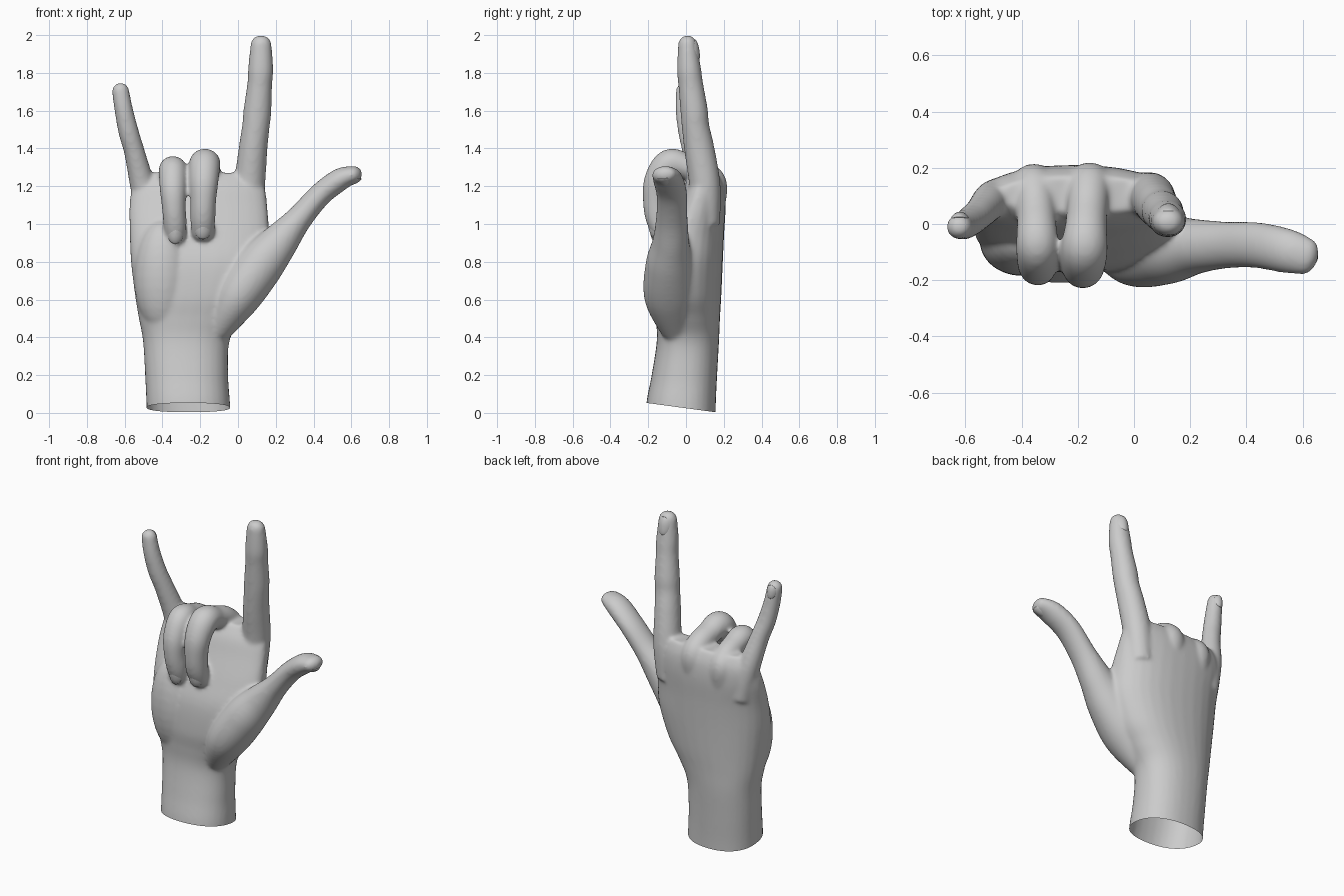
import bpy, bmesh, math
from mathutils import Vector, Matrix

if "Cube" in bpy.data.objects:
    bpy.data.objects.remove(bpy.data.objects["Cube"])

SEG = 32
bm = bmesh.new()


def spline(keys, steps=6):
    """Catmull-Rom through rows of numbers."""
    out = []
    for i in range(len(keys) - 1):
        p0, p1, p2, p3 = (keys[max(i - 1, 0)], keys[i], keys[i + 1],
                          keys[min(i + 2, len(keys) - 1)])
        for s in range(steps):
            t = s / steps
            out.append([0.5 * (2 * b + (c - a) * t + (2 * a - 5 * b + 4 * c - d) * t * t
                               + (3 * b - a - 3 * c + d) * t ** 3)
                        for a, b, c, d in zip(p0, p1, p2, p3)])
    out.append(list(keys[-1]))
    return out


def loft(rings):
    loops = [[bm.verts.new(p) for p in r] for r in rings]
    for a, b in zip(loops, loops[1:]):
        for j in range(SEG):
            k = (j + 1) % SEG
            bm.faces.new((a[j], a[k], b[k], b[j]))
    bm.faces.new(loops[0][::-1])
    bm.faces.new(loops[-1])


def digit(keys, ref):
    """Round-tipped tube; rows are x, y, z, radius along ref, other radius."""
    rows = spline(keys)
    pts = [Vector(r[:3]) for r in rows]
    rings = []

    def ring(c, t, a, b):
        u = (ref - t * ref.dot(t)).normalized()
        v = t.cross(u)
        rings.append([c + u * a * math.cos(w) + v * b * math.sin(w)
                      for w in (2 * math.pi * j / SEG for j in range(SEG))])

    for i, r in enumerate(rows):
        t = (pts[min(i + 1, len(pts) - 1)] - pts[max(i - 1, 0)]).normalized()
        ring(pts[i], t, r[3], r[4])
    for deg in (18, 36, 52, 66, 78, 86):
        w = math.radians(deg)
        ring(pts[-1] + t * min(r[3:]) * math.sin(w), t, r[3] * math.cos(w), r[4] * math.cos(w))
    loft(rings)


# Wrist and palm: z, x left, x right, y front, y widest, y back
palm = [(-.10, -.48, -.035, -.215, -.02, .155), (.05, -.485, -.042, -.21, -.02, .158),
        (.20, -.492, -.052, -.182, -.01, .165), (.38, -.503, -.045, -.155, 0, .175),
        (.50, -.525, .02, -.160, -.01, .18), (.62, -.545, .10, -.172, -.02, .187),
        (.80, -.567, .165, -.16, -.02, .195), (.95, -.573, .165, -.11, .0, .202),
        (1.10, -.575, .155, -.05, .05, .21), (1.20, -.555, .14, -.01, .08, .20),
        (1.27, -.49, .10, .04, .10, .17)]
rings = []
for z, x0, x1, yf, yc, yb in spline(palm):
    r = []
    for j in range(SEG):
        w = 2 * math.pi * j / SEG
        c, s = math.cos(w), math.sin(w)
        d = (yb - yc) if s > 0 else (yc - yf)
        r.append(((x0 + x1) / 2 + (x1 - x0) / 2 * math.copysign(abs(c) ** .88, c),
                  yc + d * math.copysign(abs(s) ** .88, s), z))
    rings.append(r)
loft(rings)

# Heel of the palm on the little-finger side
bmesh.ops.create_uvsphere(bm, u_segments=32, v_segments=16, radius=1,
                          matrix=Matrix.Translation((-.40, -.06, .72)) @ Matrix.Diagonal((.15, .125, .30, 1)))

X, Y = Vector((1, 0, 0)), Vector((0, 1, 0))
# Index finger
digit([(.04, .10, 1.0, .08, .08), (.06, .10, 1.2, .083, .083), (.08, .07, 1.4, .076, .08),
       (.095, .05, 1.52, .073, .073), (.103, .043, 1.6, .074, .073), (.115, .025, 1.74, .066, .066),
       (.12, .016, 1.82, .067, .064), (.122, .008, 1.95, .056, .05)], X)
# Little finger
digit([(-.46, .10, 1.0, .07, .07), (-.505, .085, 1.2, .066, .068), (-.548, .04, 1.38, .055, .058),
       (-.58, .012, 1.49, .054, .054), (-.606, -.006, 1.61, .049, .05),
       (-.622, -.01, 1.705, .046, .044)], X)
# Folded middle finger
digit([(-.15, .12, 1.0, .07, .06), (-.158, .145, 1.19, .08, .075), (-.163, .10, 1.265, .073, .07),
       (-.17, .01, 1.30, .073, .068), (-.176, -.085, 1.318, .083, .08), (-.18, -.148, 1.23, .077, .074),
       (-.184, -.158, 1.12, .068, .07), (-.186, -.148, 1.03, .066, .066),
       (-.186, -.125, .96, .062, .056)], X)
# Folded ring finger
digit([(-.33, .12, .98, .07, .06), (-.357, .14, 1.17, .078, .075), (-.352, .10, 1.235, .07, .068),
       (-.347, .01, 1.27, .07, .066), (-.344, -.08, 1.282, .076, .076), (-.344, -.142, 1.19, .071, .07),
       (-.340, -.152, 1.09, .063, .066), (-.334, -.14, 1.0, .061, .062),
       (-.332, -.12, .936, .056, .054)], X)
# Thumb with its fleshy base
digit([(-.11, -.05, .43, .08, .07), (-.005, -.085, .61, .135, .12), (.115, -.09, .78, .125, .125),
       (.22, -.08, .905, .098, .1), (.325, -.075, 1.03, .084, .07), (.435, -.075, 1.155, .082, .062),
       (.54, -.095, 1.235, .08, .06), (.61, -.115, 1.262, .068, .046)], Y)

bmesh.ops.recalc_face_normals(bm, faces=bm.faces)
mesh = bpy.data.meshes.new("hand")
bm.to_mesh(mesh)
bm.free()
hand = bpy.data.objects.new("hand", mesh)
bpy.context.collection.objects.link(hand)

# Fuse everything into one skin and soften the joins
rm = hand.modifiers.new("fuse", 'REMESH')
rm.mode, rm.voxel_size = 'VOXEL', .01
sm = hand.modifiers.new("soften", 'SMOOTH')
sm.factor, sm.iterations = .5, 14
dg = bpy.context.evaluated_depsgraph_get()
skin = bpy.data.meshes.new_from_object(hand.evaluated_get(dg))
hand.modifiers.clear()
hand.data = skin

# Open, slanted wrist cut
bm = bmesh.new()
bm.from_mesh(skin)
bmesh.ops.bisect_plane(bm, geom=bm.verts[:] + bm.edges[:] + bm.faces[:], plane_co=(0, .16, .003),
                       plane_no=Vector((0, .05, .37)).normalized(), clear_inner=True)
for f in bm.faces:
    f.smooth = True
bm.to_mesh(skin)
bm.free()


# Finger nails: thin curved shells set into the tips
def nail(name, loc, normal, along, w, l):
    n = Vector(normal).normalized()
    a = Vector(along)
    a = (a - n * a.dot(n)).normalized()
    s = a.cross(n)
    m = Matrix((s, a, n)).transposed().to_4x4()
    b = bmesh.new()
    bmesh.ops.create_uvsphere(b, u_segments=24, v_segments=12, radius=1)
    for v in b.verts:
        x, y = v.co.x, v.co.y
        v.co = (x * w, y * l, v.co.z * .009 - .45 * w * x * x - .10 * l * max(y, 0) ** 2)
    bmesh.ops.transform(b, matrix=Matrix.Translation(loc) @ m, verts=b.verts)
    for f in b.faces:
        f.smooth = True
    me = bpy.data.meshes.new(name)
    b.to_mesh(me)
    b.free()
    bpy.context.collection.objects.link(bpy.data.objects.new(name, me))


nail("index_nail", (.122, .061, 1.925), (0, 1, .16), (0, -.1, 1), .042, .055)
nail("little_nail", (-.621, .034, 1.69), (-.05, 1, .08), (-.1, 0, 1), .032, .042)
nail("middle_nail", (-.186, -.186, .968), (0, -1, -.25), (0, .2, -1), .046, .052)
nail("ring_nail", (-.332, -.178, .942), (0, -1, -.25), (0, .2, -1), .042, .05)
nail("thumb_nail", (.605, -.113, 1.216), (.35, 0, -1), (1, -.2, .3), .048, .055)
